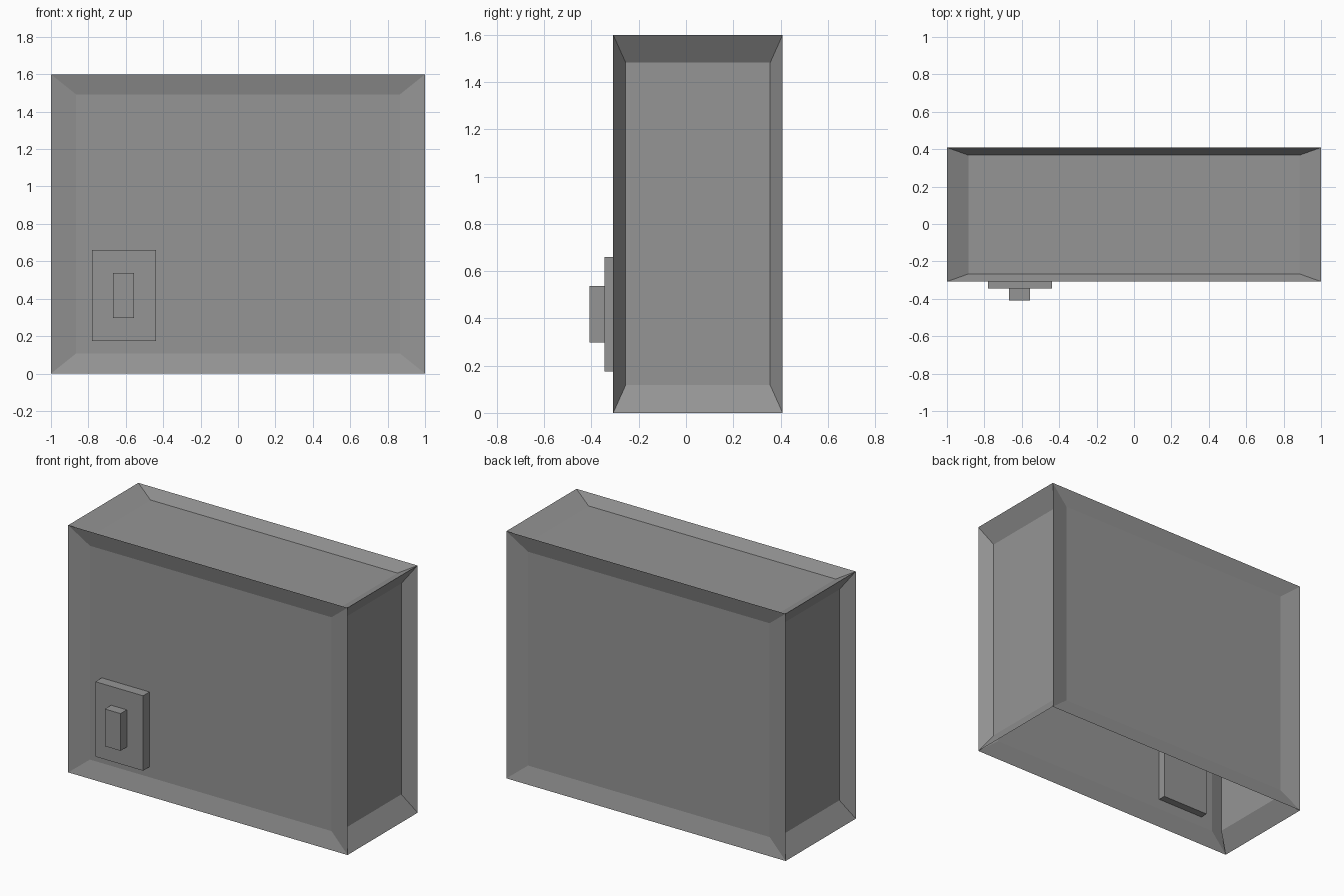
import bpy
import bmesh
from mathutils import Vector

cube = bpy.data.objects.get("Cube")
if cube:
    bpy.data.objects.remove(cube, do_unlink=True)

grey = bpy.data.materials.new("plain_grey")
grey.use_nodes = True
colour = (0.3, 0.3, 0.3, 1.0)
grey.diffuse_color = colour
grey.node_tree.nodes["Principled BSDF"].inputs["Base Color"].default_value = colour


def box_mesh(low, high):
    """Box between two corners."""
    bm = bmesh.new()
    bmesh.ops.create_cube(bm, size=1)
    low, high = Vector(low), Vector(high)
    bmesh.ops.scale(bm, vec=high - low, verts=bm.verts)
    bmesh.ops.translate(bm, vec=(low + high) / 2, verts=bm.verts)
    return bm


def finish(bm, name):
    mesh = bpy.data.meshes.new(name)
    bm.to_mesh(mesh)
    bm.free()
    mesh.materials.append(grey)
    obj = bpy.data.objects.new(name, mesh)
    bpy.context.collection.objects.link(obj)
    return obj


# Thin housing, open underneath, with a recessed panel in each wall
size = Vector((2.0, 0.717, 1.6))
bm = box_mesh((-1, -0.308, 0), (1, 0.409, 1.6))
bm.normal_update()
bottom = [f for f in bm.faces if f.normal.z < -0.5]
bmesh.ops.delete(bm, geom=bottom, context="FACES_ONLY")
panels = bmesh.ops.extrude_discrete_faces(bm, faces=bm.faces[:])["faces"]
shrink = (0.853, 0.865, 0.885)  # panel scale for side, front/back and top walls
for face in panels:
    face.normal_update()
    normal = face.normal.copy()
    axis = max(range(3), key=lambda i: abs(normal[i]))
    centre = face.calc_center_median()
    for v in face.verts:
        v.co = centre + (v.co - centre) * shrink[axis] - normal * size[axis] * 0.04
finish(bm, "housing")

# Control plate set through the front wall, with a raised switch
finish(box_mesh((-0.78, -0.345, 0.175), (-0.438, -0.23, 0.66)), "control_plate")
finish(box_mesh((-0.667, -0.409, 0.297), (-0.555, -0.32, 0.538)), "switch")
